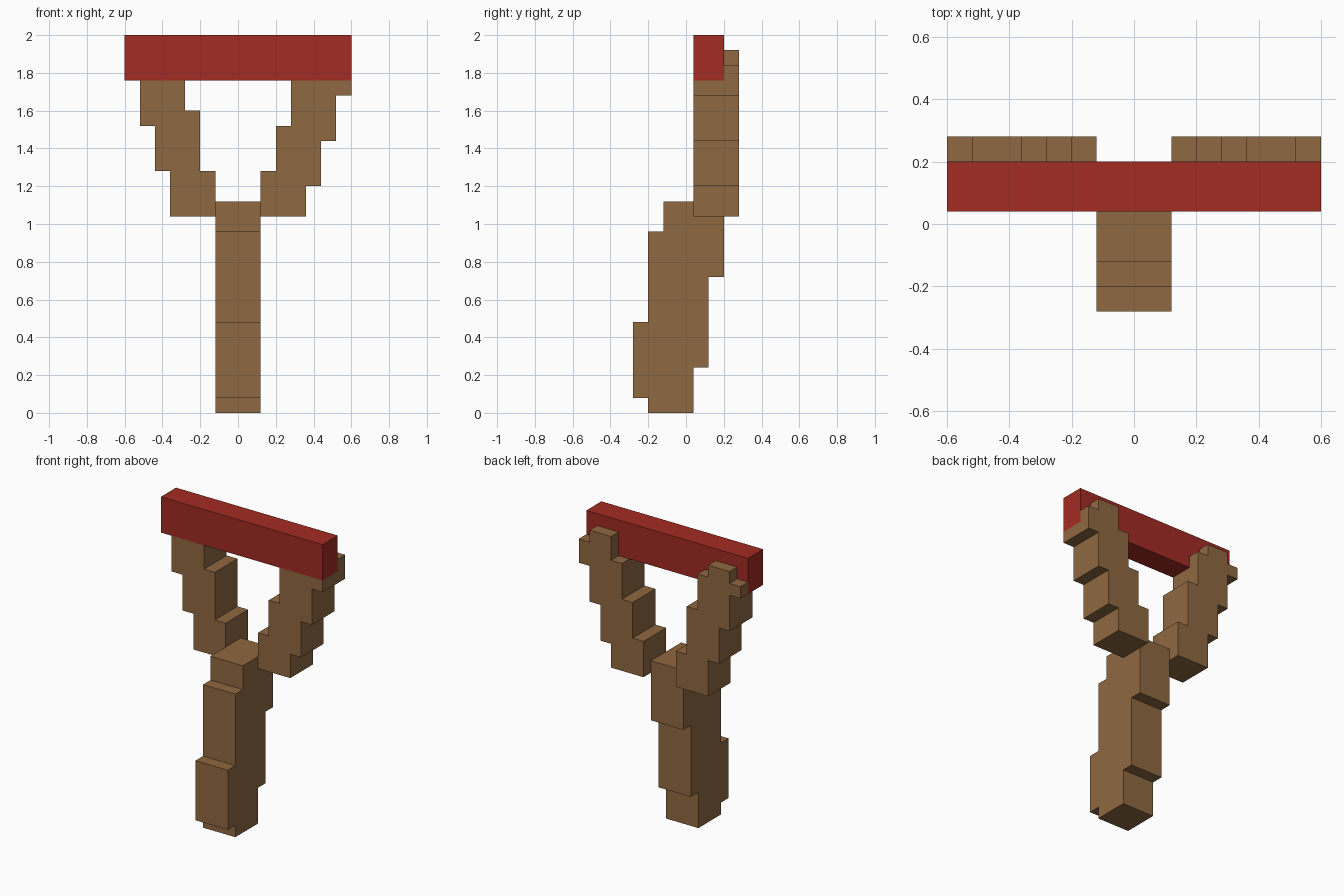
import bpy, bmesh
from mathutils import Vector

cube = bpy.data.objects.get("Cube")
if cube:
    bpy.data.objects.remove(cube, do_unlink=True)


def make_material(name, rgb):
    mat = bpy.data.materials.new(name)
    mat.use_nodes = True
    mat.diffuse_color = (*rgb, 1)
    mat.node_tree.nodes["Principled BSDF"].inputs["Base Color"].default_value = (*rgb, 1)
    return mat


wood = make_material("brown wood", (0.274, 0.140, 0.052))
red = make_material("red band", (0.366, 0.024, 0.017))


def stepped_outline(left, right, top):
    """Closed outline from (start height, offset) steps up each side."""
    def side(steps):
        pts = []
        for i, (z, a) in enumerate(steps):
            end = steps[i + 1][0] if i + 1 < len(steps) else top
            pts += [(a, z), (a, end)]
        return pts
    return side(right) + side(left)[::-1]


def extrude_outline(name, outline, to_3d, depth, mat):
    """Flat outline placed in space by to_3d, then extruded along depth."""
    bm = bmesh.new()
    face = bm.faces.new([bm.verts.new(to_3d(a, z)) for a, z in outline])
    new = bmesh.ops.extrude_face_region(bm, geom=[face])["geom"]
    bmesh.ops.translate(bm, vec=Vector(depth),
                        verts=[v for v in new if isinstance(v, bmesh.types.BMVert)])
    bmesh.ops.recalc_face_normals(bm, faces=bm.faces)
    mesh = bpy.data.meshes.new(name)
    bm.to_mesh(mesh)
    bm.free()
    mesh.materials.append(mat)
    obj = bpy.data.objects.new(name, mesh)
    bpy.context.collection.objects.link(obj)
    return obj


def box(name, x, y, z, mat):
    outline = [(x[0], z[0]), (x[1], z[0]), (x[1], z[1]), (x[0], z[1])]
    return extrude_outline(name, outline, lambda a, h: (a, y[0], h),
                           (0, y[1] - y[0], 0), mat)


# Handle: stepped side profile leaning back
handle = stepped_outline(
    [(0, -0.20), (0.08, -0.28), (0.48, -0.20), (0.96, -0.12)],
    [(0, 0.04), (0.24, 0.12), (0.72, 0.20)], 1.12)
extrude_outline("handle", handle, lambda a, z: (-0.12, a, z), (0.24, 0, 0), wood)

# Prongs: stepped front profiles, slightly different on each side
prongs = {
    "left_prong": stepped_outline(
        [(1.04, 0.12), (1.28, 0.20), (1.52, 0.28), (1.76, 0.36)],
        [(1.04, 0.36), (1.20, 0.44), (1.44, 0.52), (1.68, 0.60), (1.84, 0.52)], 1.92),
    "right_prong": stepped_outline(
        [(1.04, -0.36), (1.28, -0.44), (1.52, -0.52), (1.76, -0.60), (1.84, -0.52)],
        [(1.04, -0.12), (1.28, -0.20), (1.60, -0.28), (1.84, -0.36)], 1.92),
}

# Notch each prong top so the band sits in front of it
cutter = box("band_cutter", (-0.8, 0.8), (-0.1, 0.20), (1.76, 2.2), wood)
cutter.hide_render = True
for name, outline in prongs.items():
    prong = extrude_outline(name, outline, lambda a, z: (a, 0.04, z), (0, 0.24, 0), wood)
    notch = prong.modifiers.new("band notch", 'BOOLEAN')
    notch.operation = 'DIFFERENCE'
    notch.solver = 'EXACT'
    notch.object = cutter
    bpy.context.view_layer.objects.active = prong
    bpy.ops.object.modifier_apply(modifier=notch.name)
bpy.data.objects.remove(cutter, do_unlink=True)

# Band: straight bar across both prongs
box("band", (-0.60, 0.60), (0.04, 0.20), (1.76, 2.0), red)
